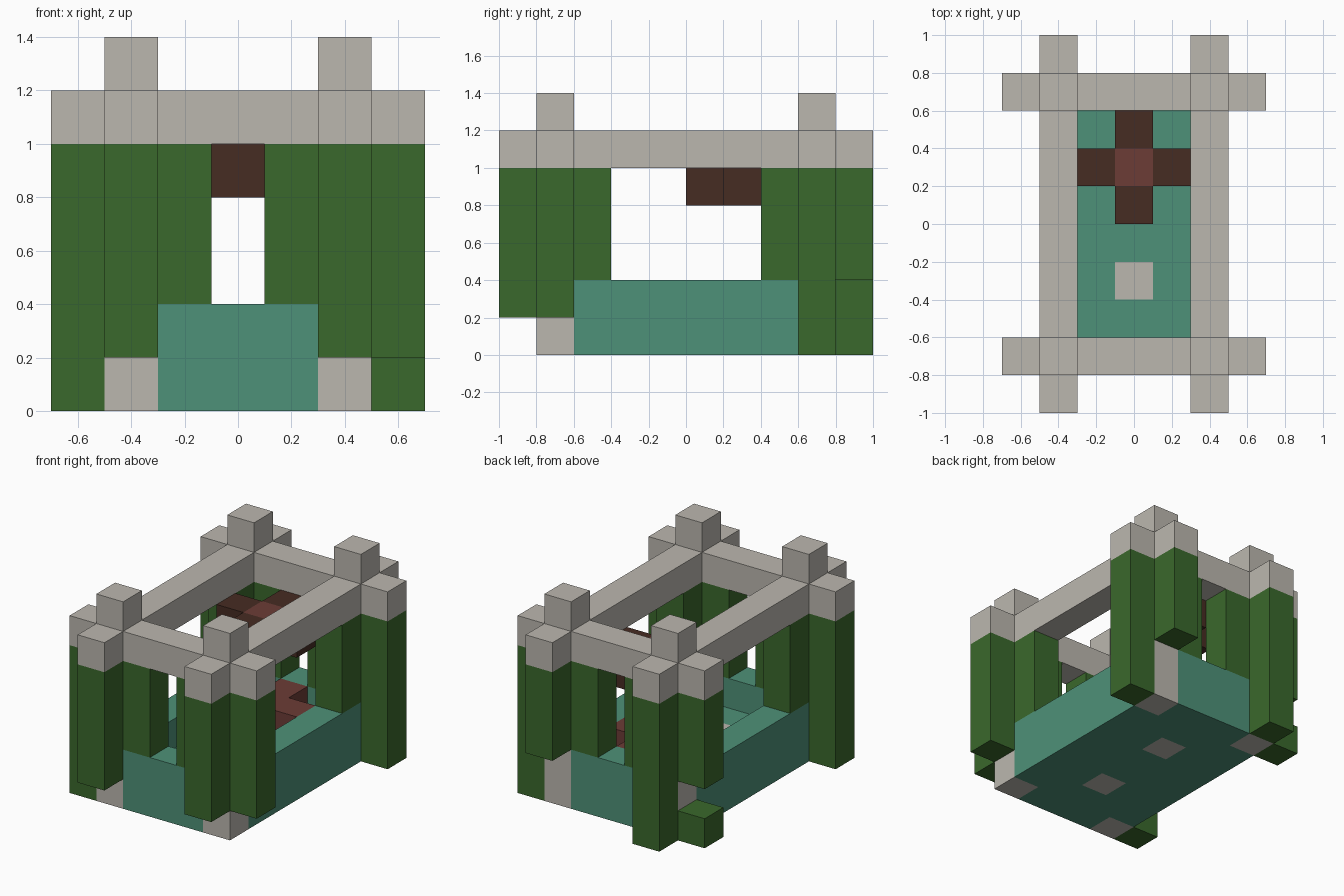
import bpy
import bmesh
from mathutils import Matrix, Vector

CELL = 0.2  # edge length of one building block

default_cube = bpy.data.objects.get("Cube")
if default_cube:
    bpy.data.objects.remove(default_cube, do_unlink=True)


def make_material(name, colour):
    material = bpy.data.materials.new(name)
    material.use_nodes = True
    rgba = (*colour, 1)
    material.diffuse_color = rgba
    material.node_tree.nodes["Principled BSDF"].inputs["Base Color"].default_value = rgba
    return material


stone = make_material("pale stone", (0.5, 0.475, 0.43))
leaf = make_material("leaf green", (0.042, 0.138, 0.025))
teal = make_material("teal", (0.076, 0.283, 0.188))
bark = make_material("dark brown", (0.061, 0.025, 0.016))
clay = make_material("red brown", (0.15, 0.045, 0.037))


def add_box(bm, centre, size):
    """Box given by plan centre (x, y), bottom and top, in block units."""
    x, y, bottom, top = centre
    width, depth = size
    place = Vector((x, y, (bottom + top) / 2)) * CELL
    scale = Vector((width, depth, top - bottom)) * CELL
    matrix = Matrix.Translation(place) @ Matrix.Diagonal((*scale, 1))
    bmesh.ops.create_cube(bm, size=1, matrix=matrix)


def build(name, material, boxes):
    bm = bmesh.new()
    for centre, size in boxes:
        add_box(bm, centre, size)
    mesh = bpy.data.meshes.new(name)
    bm.to_mesh(mesh)
    bm.free()
    mesh.materials.append(material)
    part = bpy.data.objects.new(name, mesh)
    bpy.context.collection.objects.link(part)
    return part


UNIT = (1, 1)
SIDES = (-1, 1)
POST_X, POST_Y = 2, 3.5   # corner post position
FLOOR, RIM, EAVES, RING, TOP = 1, 2, 5, 6, 7  # heights
SPOT = 1.5                # distance of the floor stones from the middle

# Stone corner posts
corners = [(sx, sy) for sx in SIDES for sy in SIDES]
for sx, sy in corners:
    label = ("left" if sx > 0 else "right") + ("_back" if sy > 0 else "_front")
    build("corner_post_" + label, stone,
          [((sx * POST_X, sy * POST_Y, 0, TOP), UNIT)])

# Roof ring with beam ends that overshoot the posts
beams = []
for s in SIDES:
    beams.append(((s * POST_X, 0, EAVES, RING), (1, 6)))
    beams.append(((0, s * POST_Y, EAVES, RING), (3, 1)))
for sx, sy in corners:
    beams.append(((sx * (POST_X + 1), sy * POST_Y, EAVES, RING), UNIT))
    beams.append(((sx * POST_X, sy * (POST_Y + 1), EAVES, RING), UNIT))
build("roof_ring", stone, beams)

# Leaves hanging inside the corners, resting on the basin rim
inner = []
for sx, sy in corners:
    inner.append(((sx * (POST_X - 1), sy * POST_Y, RIM, EAVES), UNIT))
    inner.append(((sx * POST_X, sy * (POST_Y - 1), RIM, EAVES), UNIT))
build("inner_leaves", leaf, inner)

# Leaves hanging outside the corners: lower ends of the side and end strands
strand_ends = {
    (-1, -1): (0, FLOOR),
    (1, -1): (FLOOR, FLOOR),
    (-1, 1): (RIM, 0),
    (1, 1): (0, RIM),
}
outer = []
for (sx, sy), (side_low, end_low) in strand_ends.items():
    outer.append(((sx * (POST_X + 1), sy * POST_Y, side_low, EAVES), UNIT))
    outer.append(((sx * POST_X, sy * (POST_Y + 1), end_low, EAVES), UNIT))
build("outer_leaves", leaf, outer)

# Loose leaf block on the ground beside the back corner
build("ground_leaf", leaf, [((-POST_X - 1, POST_Y, 0, FLOOR), UNIT)])

# Basin walls
walls = []
for s in SIDES:
    walls.append(((s * POST_X, 0, 0, RIM), (1, 6)))
    walls.append(((0, s * POST_Y, 0, RIM), (3, 1)))
build("basin_walls", teal, walls)

# Basin floor, pieced around the two floor stones
floor = [((s, 0, 0, FLOOR), (1, 6)) for s in SIDES]
floor.append(((0, 0, 0, FLOOR), (1, 2)))
floor += [((0, s * (SPOT + 1), 0, FLOOR), UNIT) for s in SIDES]
build("basin_floor", teal, floor)
build("floor_stones", stone, [((0, s * SPOT, 0, FLOOR), UNIT) for s in SIDES])


# Crosses: one on the basin floor, one hanging under the roof
def cross_arms(bottom, top):
    arms = [((s, SPOT, bottom, top), UNIT) for s in SIDES]
    return arms + [((0, SPOT + s, bottom, top), UNIT) for s in SIDES]


build("floor_cross_arms", clay, cross_arms(FLOOR, RIM))
build("floor_cross_centre", clay, [((0, SPOT, FLOOR, RIM), UNIT)])
build("hanging_cross_arms", bark, cross_arms(EAVES - 1, EAVES))
build("hanging_cross_centre", clay, [((0, SPOT, EAVES - 1, EAVES), UNIT)])
